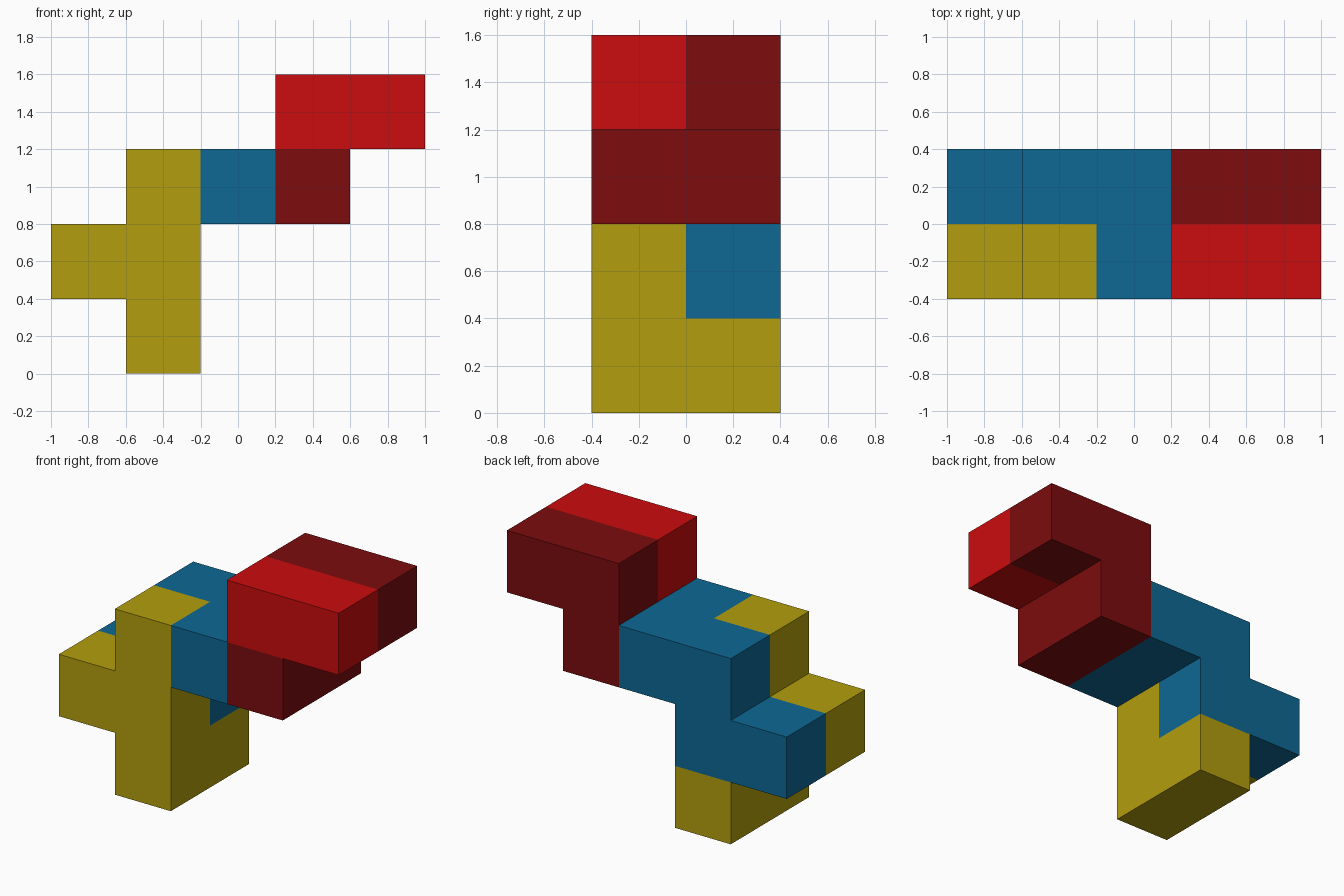
import bpy, bmesh
from mathutils import Vector

if "Cube" in bpy.data.objects:
    bpy.data.objects.remove(bpy.data.objects["Cube"])

S = 0.4                            # edge of one cube
ORIGIN = Vector((-1.0, -0.4, 0.0))  # corner of cell (0, 0, 0)

# Each piece: colour name, linear colour, cube cells as (column, depth, height)
PIECES = {
    "yellow_base": ("yellow", (0.450, 0.342, 0.0044),
                    [(1, 0, 0), (1, 0, 1), (1, 0, 2), (0, 0, 1), (1, 1, 0)]),
    "blue_middle": ("blue", (0.0044, 0.138, 0.300),
                    [(0, 1, 1), (1, 1, 1), (1, 1, 2), (2, 1, 2), (2, 0, 2)]),
    "dark_red_arm": ("dark red", (0.205, 0.0037, 0.0044),
                     [(3, 0, 2), (3, 1, 2), (3, 1, 3), (4, 1, 3)]),
    "bright_red_top": ("bright red", (0.600, 0.0037, 0.0044),
                       [(3, 0, 3), (4, 0, 3)]),
}
FILLED = {c for _, _, cells in PIECES.values() for c in cells}


def build_piece(name, colour_name, colour, cells):
    """Join cubes into one shell, leaving out faces hidden between cubes."""
    bm = bmesh.new()
    for cell in cells:
        centre = ORIGIN + (Vector(cell) + Vector((0.5, 0.5, 0.5))) * S
        for axis in range(3):
            for sign in (-1, 1):
                n = [0, 0, 0]
                n[axis] = sign
                if tuple(a + b for a, b in zip(cell, n)) in FILLED:
                    continue
                n = Vector(n)
                u = Vector([float(i == (axis + 1) % 3) for i in range(3)])
                v = n.cross(u)
                corners = [(1, 1), (-1, 1), (-1, -1), (1, -1)]
                bm.faces.new([bm.verts.new(centre + (n + u * a + v * b) * S / 2)
                              for a, b in corners])
    bmesh.ops.remove_doubles(bm, verts=bm.verts, dist=0.001)
    mesh = bpy.data.meshes.new(name)
    bm.to_mesh(mesh)
    bm.free()
    mat = bpy.data.materials.new(colour_name)
    mat.diffuse_color = (*colour, 1.0)
    mat.use_nodes = True
    mat.node_tree.nodes["Principled BSDF"].inputs["Base Color"].default_value = mat.diffuse_color
    mesh.materials.append(mat)
    bpy.context.collection.objects.link(bpy.data.objects.new(name, mesh))


for piece, (label, rgb, cubes) in PIECES.items():
    build_piece(piece, label, rgb, cubes)
